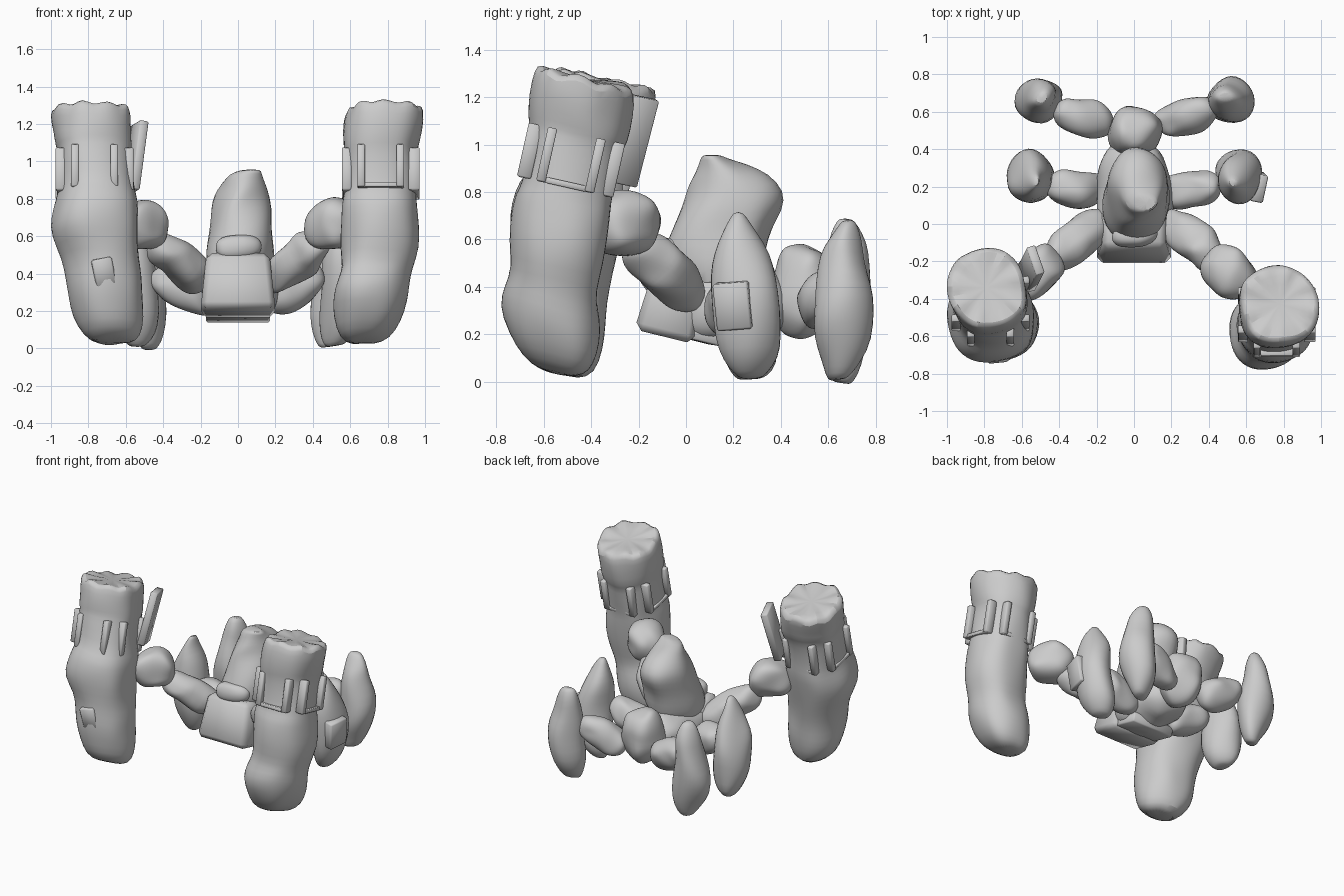
import bpy, bmesh, math
from mathutils import Vector, Matrix, Euler, noise

if "Cube" in bpy.data.objects:
    bpy.data.objects.remove(bpy.data.objects["Cube"])


def finish(name, bm, sub=0):
    bmesh.ops.recalc_face_normals(bm, faces=bm.faces)
    me = bpy.data.meshes.new(name)
    bm.to_mesh(me)
    bm.free()
    ob = bpy.data.objects.new(name, me)
    bpy.context.collection.objects.link(ob)
    if sub:
        ob.modifiers.new("smooth", 'SUBSURF').levels = sub
        ob.modifiers["smooth"].render_levels = sub
    return ob


def wobble(bm, amount, freq, seed):
    off = Vector((seed * 7.3, seed * 3.1, seed * 5.7))
    for v in bm.verts:
        v.co += noise.noise_vector(v.co * freq + off) * amount


def loft(name, rings, tilt=0, n=18, amount=0.025, seed=1, jag=(), power=1.0):
    """Stack of elliptical rings (x0, x1, y0, y1, z) joined into a skin."""
    bm = bmesh.new()
    loops = []
    for i, (x0, x1, y0, y1, z) in enumerate(rings):
        loop = []
        for k in range(n):
            a = 2 * math.pi * k / n
            c, s = math.cos(a), math.sin(a)
            c, s = (math.copysign(abs(t) ** power, t) for t in (c, s))
            dx, dy = (x1 - x0) / 2 * c, (y1 - y0) / 2 * s
            up = 0.025 * math.sin(k * 2.4 + seed) if i in jag else 0
            loop.append(bm.verts.new(((x0 + x1) / 2 + dx, (y0 + y1) / 2 + dy, z - tilt * dy + up)))
        loops.append(loop)
    for a, b in zip(loops, loops[1:]):
        for k in range(n):
            bm.faces.new((a[k], a[(k + 1) % n], b[(k + 1) % n], b[k]))
    bm.faces.new(loops[0])
    bm.faces.new(loops[-1])
    wobble(bm, amount, 5, seed)
    return finish(name, bm, 1)


def rock(name, a, b, r, seed=1, r2=None, amount=0.03):
    """Lumpy boulder stretched between two points."""
    a, b = Vector(a), Vector(b)
    bm = bmesh.new()
    bmesh.ops.create_icosphere(bm, subdivisions=4, radius=1)
    for v in bm.verts:
        # blunt the ends so it reads as a worn stone
        v.co = Vector((math.copysign(abs(t) ** 0.85, t) for t in v.co))
    bm.transform(Matrix.Diagonal((r, r2 or r, (b - a).length / 2, 1)))
    rot = (b - a).to_track_quat('Z', 'Y').to_matrix().to_4x4()
    bm.transform(Matrix.Translation((a + b) / 2) @ rot)
    wobble(bm, amount, 6, seed)
    return finish(name, bm)


def slab(name, loc, size, rot=(0, 0, 0), taper=1.0):
    bm = bmesh.new()
    bmesh.ops.create_cube(bm, size=1)
    for v in bm.verts:
        if v.co.z > 0:
            v.co.x *= taper
            v.co.y *= taper
    bm.transform(Matrix.Diagonal((*size, 1)))
    bmesh.ops.bevel(bm, geom=bm.edges[:], offset=min(size) * 0.12, segments=1, affect='EDGES')
    bm.transform(Matrix.Translation(loc) @ Euler(rot).to_matrix().to_4x4())
    return finish(name, bm)


# tower claws: lumpy forearm below, masonry neck and overhanging crown above
right = [(.60, .74, -.62, -.46, .03), (.54, .82, -.70, -.40, .07), (.52, .88, -.75, -.36, .16),
         (.51, .91, -.79, -.35, .27), (.53, .91, -.765, -.37, .36), (.56, .93, -.735, -.38, .43),
         (.55, .97, -.75, -.345, .54), (.56, .965, -.74, -.33, .68), (.56, .96, -.72, -.32, .77),
         (.57, .955, -.69, -.32, .80), (.57, .955, -.67, -.29, .95), (.57, .96, -.66, -.27, 1.04),
         (.56, .97, -.665, -.25, 1.06), (.55, .99, -.66, -.23, 1.17), (.56, 1.0, -.64, -.21, 1.26),
         (.58, .98, -.62, -.23, 1.285), (.66, .90, -.54, -.31, 1.275)]
left = [(-.76, -.56, -.60, -.46, .03), (-.83, -.52, -.68, -.38, .07), (-.89, -.51, -.71, -.34, .17),
        (-.91, -.51, -.74, -.33, .28), (-.92, -.52, -.73, -.33, .38), (-.94, -.53, -.72, -.31, .48),
        (-1.0, -.53, -.75, -.28, .60), (-1.0, -.53, -.74, -.26, .70), (-.98, -.54, -.70, -.25, .79),
        (-.965, -.56, -.65, -.25, .84), (-.965, -.57, -.62, -.22, .97), (-.97, -.57, -.59, -.19, 1.06),
        (-.985, -.565, -.59, -.17, 1.08), (-.985, -.57, -.58, -.14, 1.17), (-1.0, -.57, -.56, -.12, 1.25),
        (-.97, -.59, -.54, -.14, 1.28), (-.89, -.67, -.45, -.22, 1.27)]
for side, rings, seed, cx, cy in (("right", right, 2, .763, -.485), ("left", left, 5, -.767, -.425)):
    loft(side + "_tower_claw", rings, 0.24, 24, 0.025, seed, jag=(14, 15), power=.9)
    # window with a pilaster at each edge, on each face of the neck
    for q in range(4):
        m = (Matrix.Translation((cx, cy, .935)) @ Matrix.Rotation(-.22, 4, 'X')
             @ Matrix.Rotation(q * math.pi / 2, 4, 'Z'))
        for s in (-1, 1):
            slab(side + "_neck_pilaster", (s * .105, -.178, 0), (.04, .06, .23)).matrix_world = m
        slab(side + "_window_sill", (0, -.182, -.105), (.24, .04, .025)).matrix_world = m
# stray plates on the left tower
slab("tower_side_plate", (-.55, -.24, 1.02), (.05, .16, .38), (-.2, .2, .3))
slab("forearm_plate", (-.72, -.695, .41), (.11, .08, .15), (.1, -.2, .1))

# body: peaked shell over a rounded thorax, with an abdomen boulder behind
loft("shell", [(-.13, .13, 0, .26, .36), (-.17, .18, -.09, .33, .42), (-.17, .20, -.11, .35, .53),
               (-.16, .19, -.09, .365, .62), (-.15, .18, -.05, .41, .71), (-.14, .165, 0, .42, .78),
               (-.11, .15, .03, .36, .85), (-.07, .135, .06, .26, .90), (-.05, .12, .07, .17, .95),
               (.01, .12, .08, .15, .97)], -.08, 16, 0.035, 3)
rock("thorax", (0, -.12, .31), (0, .44, .35), .20, 4, .17)
rock("abdomen", (0, .48, .19), (.01, .50, .58), .14, 6, .13)
slab("head", (0, -.055, .34), (.40, .26, .31), (-.24, 0, 0), .84)
slab("jaw", (0, .06, .205), (.34, .30, .07), (-.24, 0, 0))
rock("brow", (-.11, -.05, .53), (.11, -.05, .53), .06, 9, .07)

# limbs, mirrored left and right
for s, side in ((1, "right"), (-1, "left")):
    def R(part, a, b, r, seed, r2=None):
        rock(f"{side}_{part}", (s * a[0], a[1], a[2]), (s * b[0], b[1], b[2]), r, seed + s, r2)
    R("upper_arm", (.16, .05, .33), (.46, -.22, .59), .105, 11)
    R("elbow", (.40, -.15, .65), (.62, -.36, .67), .125, 13)
    R("middle_thigh", (.14, .18, .23), (.46, .20, .41), .10, 15)
    R("rear_thigh", (.12, .52, .28), (.43, .62, .42), .10, 17)
    # upright blunt leg stones
    for part, cx, cy, w, d, top, seed in (("middle_leg", .55, .25, .125, .15, .71, 19),
                                          ("rear_leg", .50, .66, .125, .12, .68, 23)):
        rear = part == "rear_leg"
        prof = [(0, .28), (.02, .45), (.10, .73), (.26, .98), (.45, 1.0), (.60, .95), (.75, .78),
                (.86, .68 if rear else .48), (.96, .45 if rear else .25), (1.0, .25 if rear else .13)]
        rings = []
        for t, k in prof:
            x = s * (cx + .02 - .04 * abs(t - .5) * 2)
            y = cy + (.02 * (t - .5) if rear else .05 * (.5 - t))
            rings.append((x - w * k, x + w * k, y - d * k, y + d * k, .005 + t * top))
        loft(f"{side}_{part}", rings, 0, 14, 0.04, seed + s)
slab("leg_plate", (.66, .20, .32), (.07, .15, .20), (.08, .12, -.2))

# shading
for ob in bpy.data.objects:
    ob.select_set(True)
    bpy.context.view_layer.objects.active = ob
bpy.ops.object.shade_smooth_by_angle(angle=math.radians(50))
